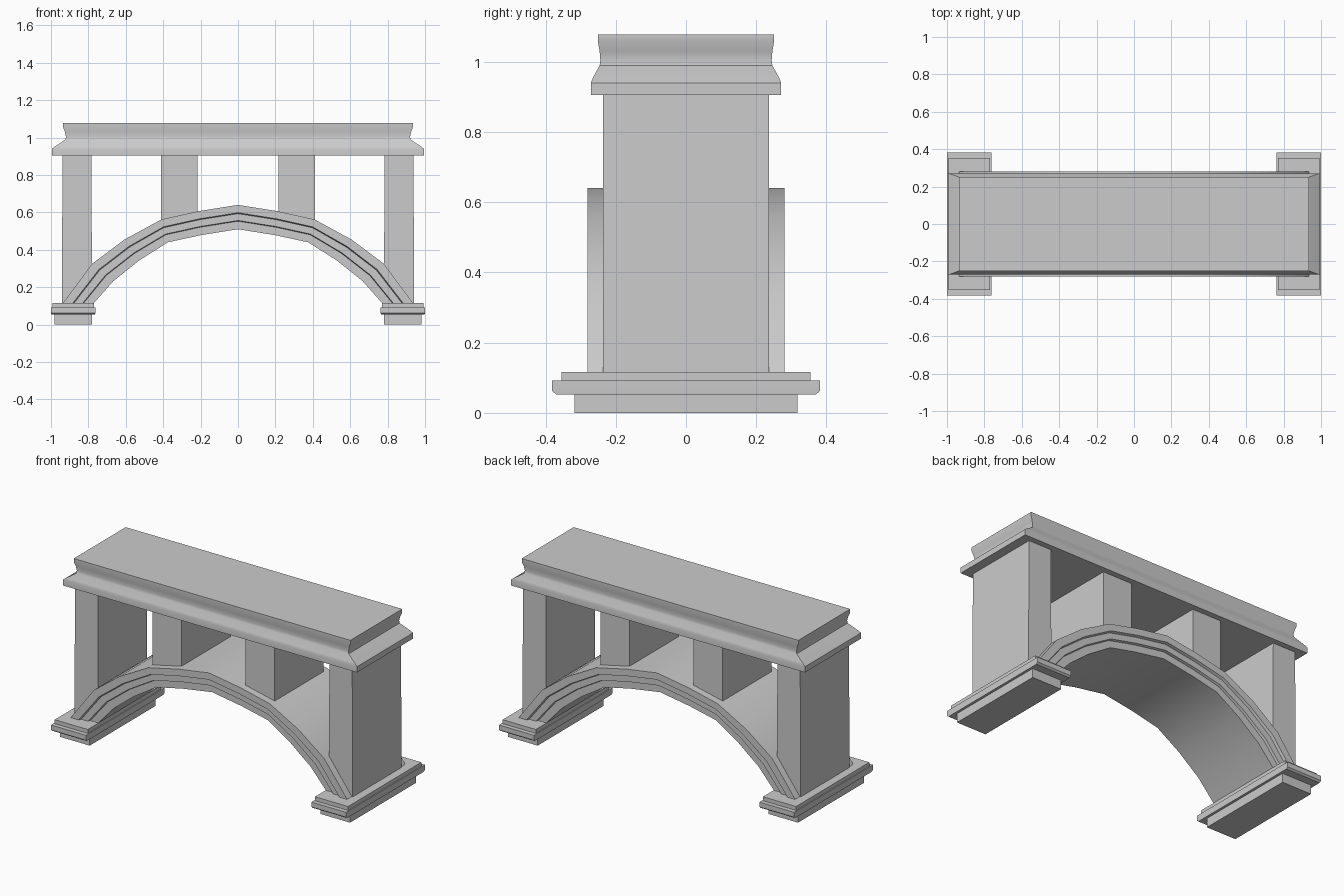
import bpy, bmesh

if "Cube" in bpy.data.objects:
    bpy.data.objects.remove(bpy.data.objects["Cube"])


def finish(name, bm):
    bmesh.ops.recalc_face_normals(bm, faces=bm.faces)
    me = bpy.data.meshes.new(name)
    bm.to_mesh(me)
    bm.free()
    ob = bpy.data.objects.new(name, me)
    bpy.context.collection.objects.link(ob)
    bpy.context.view_layer.objects.active = ob
    for o in bpy.context.selected_objects:
        o.select_set(False)
    ob.select_set(True)
    bpy.ops.object.shade_smooth_by_angle(angle=0.6)
    return ob


def stack(name, levels, cx=0.0):
    """Loft rectangles (half x, half y, z) from bottom to top."""
    bm = bmesh.new()
    rings = [[bm.verts.new((cx + sx * hx, sy * hy, z))
              for sx, sy in ((-1, -1), (1, -1), (1, 1), (-1, 1))]
             for hx, hy, z in levels]
    for a, b in zip(rings, rings[1:]):
        for i in range(4):
            j = (i + 1) % 4
            bm.faces.new((a[i], a[j], b[j], b[i]))
    bm.faces.new(rings[0])
    bm.faces.new(rings[-1])
    return finish(name, bm)


# moulded deck with a recessed neck
stack("deck", [(0.995, 0.271, 0.905), (0.995, 0.271, 0.94), (0.975, 0.265, 0.955),
               (0.922, 0.246, 0.99), (0.92, 0.244, 1.005), (0.925, 0.246, 1.03),
               (0.936, 0.251, 1.058), (0.936, 0.251, 1.078)])

# arch ring: stepped cross-section swept along a faceted arc
outer = [(0.94, 0.11), (0.78, 0.325), (0.607, 0.455), (0.41, 0.562), (0.21, 0.607), (0, 0.64)]
inner = [(0.775, 0.11), (0.667, 0.232), (0.53, 0.342), (0.375, 0.44), (0.2, 0.478), (0, 0.51)]
mirror = lambda pts: [(-x, z) for x, z in pts] + pts[-2::-1]
full = [(x, z) for x, z in mirror(outer)]
outer = [(-x, z) for x, z in full]
inner = [(-x, z) for x, z in mirror(inner)]
# (fraction from soffit to crown, half width)
half = [(0, 0.25), (0.33, 0.25), (0.36, 0.265), (0.64, 0.265), (0.68, 0.281), (1, 0.281)]
section = [(t, -w) for t, w in half] + [(t, w) for t, w in reversed(half)]
bm = bmesh.new()
rings = [[bm.verts.new((i[0] + (o[0] - i[0]) * t, y, i[1] + (o[1] - i[1]) * t))
          for t, y in section] for i, o in zip(inner, outer)]
n = len(section)
for a, b in zip(rings, rings[1:]):
    for k in range(n):
        bm.faces.new((a[k], a[(k + 1) % n], b[(k + 1) % n], b[k]))
bm.faces.new(rings[0])
bm.faces.new(rings[-1])
finish("arch", bm)

# piers and feet on both sides
for side, s in (("left", -1), ("right", 1)):
    stack("outer_pier_" + side, [(0.081, 0.236, 0.11), (0.077, 0.236, 0.91)], s * 0.861)
    stack("inner_pier_" + side, [(0.098, 0.236, 0.53), (0.098, 0.236, 0.91)], s * 0.315)
    stack("foot_" + side, [(0.1, 0.318, 0.0), (0.1, 0.318, 0.055), (0.117, 0.37, 0.053),
                           (0.118, 0.381, 0.062), (0.118, 0.381, 0.092), (0.112, 0.354, 0.092),
                           (0.112, 0.354, 0.116)], s * 0.881)
